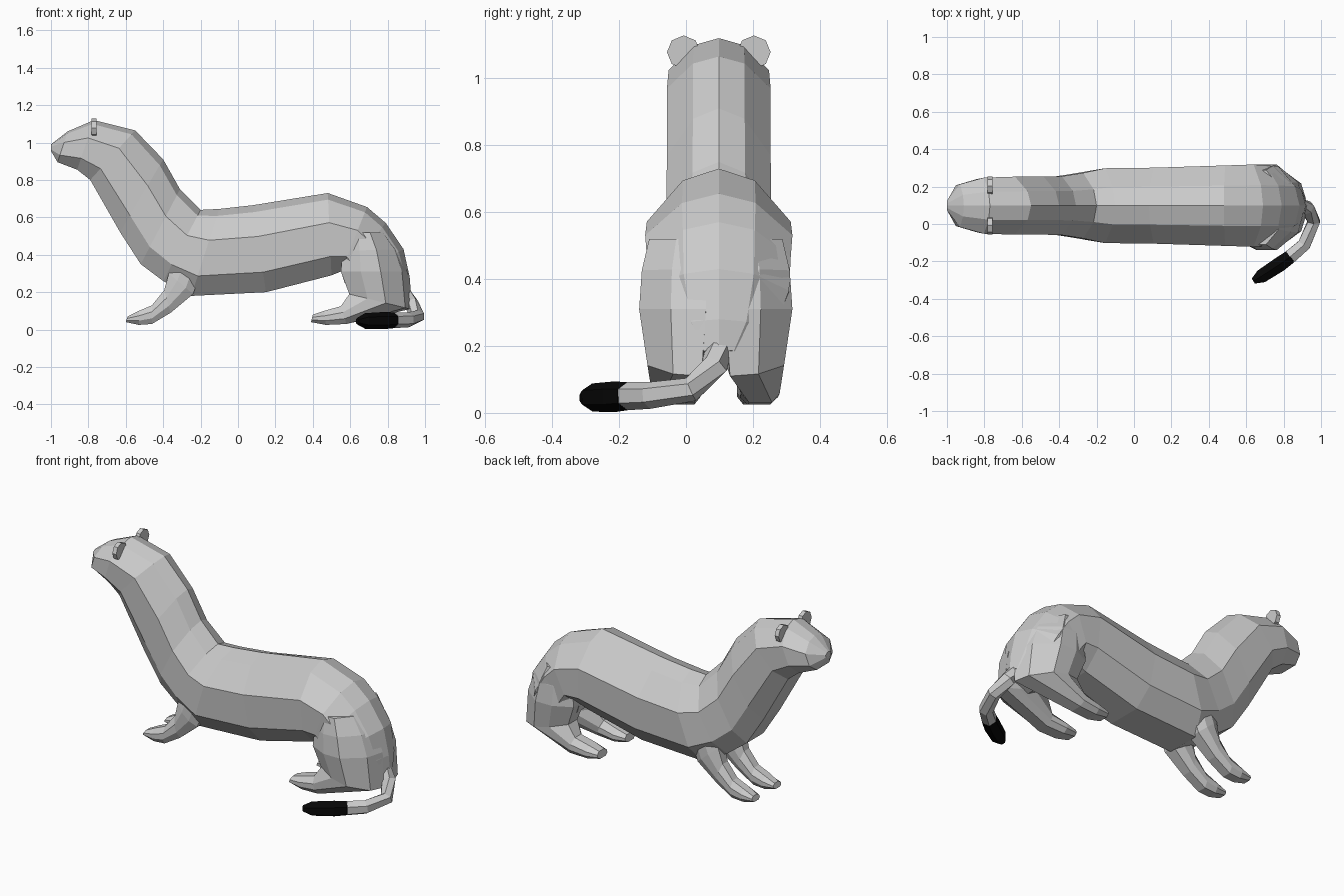
import bpy, bmesh, math
from mathutils import Vector

if "Cube" in bpy.data.objects:
    bpy.data.objects.remove(bpy.data.objects["Cube"])

MID = 0.098  # y of the body's symmetry plane


def loft(name, rings):
    """Skin closed rings of equal point count and cap both ends."""
    bm = bmesh.new()
    rows = [[bm.verts.new(p) for p in ring] for ring in rings]
    n = len(rows[0])
    for a, b in zip(rows, rows[1:]):
        for i in range(n):
            j = (i + 1) % n
            bm.faces.new((a[i], a[j], b[j], b[i]))
    bm.faces.new(rows[0])
    bm.faces.new(rows[-1])
    bmesh.ops.recalc_face_normals(bm, faces=bm.faces)
    mesh = bpy.data.meshes.new(name)
    bm.to_mesh(mesh)
    bm.free()
    ob = bpy.data.objects.new(name, mesh)
    bpy.context.collection.objects.link(ob)
    return ob


def section(top, bottom, y, width, shape):
    """Ring between two xz points; shape holds (sideways, along) factors."""
    (x0, z0), (x1, z1) = top, bottom
    return [(x0 + (x1 - x0) * t, y + width * s, z0 + (z1 - z0) * t)
            for s, t in shape]


def tube(name, points, sides=6):
    """Faceted tube along (x, y, z, radius) points."""
    rings = []
    for i, (x, y, z, r) in enumerate(points):
        a, b = points[max(i - 1, 0)], points[min(i + 1, len(points) - 1)]
        tangent = (Vector(b[:3]) - Vector(a[:3])).normalized()
        side = tangent.cross(Vector((0, 0, 1))).normalized()
        up = side.cross(tangent)
        angles = [math.tau * (j + 0.5) / sides for j in range(sides)]
        rings.append([Vector((x, y, z)) + r * (side * math.cos(k) + up * math.sin(k))
                      for k in angles])
    return loft(name, rings)


# Body: head, neck, back and rump in one loft
half = [(0.5, 0.08), (1, 0.36), (0.95, 0.77), (0.5, 1)]
body_shape = [(0, 0)] + half + [(-s, t) for s, t in reversed(half)]
body = [
    ((-1.00, 0.99), (-1.00, 0.955), 0.025),
    ((-0.91, 1.06), (-0.965, 0.895), 0.115),
    ((-0.77, 1.12), (-0.86, 0.855), 0.15),
    ((-0.55, 1.065), (-0.79, 0.80), 0.155),
    ((-0.40, 0.91), (-0.63, 0.52), 0.155),
    ((-0.31, 0.75), (-0.52, 0.35), 0.157),
    ((-0.20, 0.64), (-0.40, 0.26), 0.175),
    ((-0.10, 0.645), (-0.25, 0.18), 0.20),
    ((0.08, 0.665), (0.15, 0.20), 0.203),
    ((0.48, 0.73), (0.50, 0.29), 0.215),
    ((0.69, 0.655), (0.55, 0.31), 0.22),
    ((0.79, 0.57), (0.56, 0.28), 0.215),
    ((0.885, 0.43), (0.57, 0.25), 0.21),
    ((0.918, 0.28), (0.65, 0.19), 0.165),
    ((0.925, 0.19), (0.76, 0.13), 0.09),
]
loft("body", [section(a, b, MID, w, body_shape) for a, b, w in body])

# Legs: (front point, back point, half width, offset from the middle)
leg_shape = [(0.5, 0), (1, 0.35), (1, 0.7), (0.6, 1),
             (-0.6, 1), (-1, 0.7), (-1, 0.35), (-0.5, 0)]
# Haunches round inwards at the back so both merge into the rump
haunch_shape = [(0.5, 0), (1, 0.3), (1, 0.6), (0.1, 0.92),
                (-0.9, 1), (-1, 0.7), (-1, 0.35), (-0.5, 0)]
front_leg = [
    ((-0.59, 0.07), (-0.60, 0.04), 0.035, 0.10),
    ((-0.53, 0.10), (-0.53, 0.025), 0.045, 0.10),
    ((-0.46, 0.13), (-0.46, 0.03), 0.045, 0.10),
    ((-0.395, 0.21), (-0.36, 0.09), 0.047, 0.10),
    ((-0.37, 0.30), (-0.24, 0.19), 0.06, 0.10),
    ((-0.34, 0.38), (-0.20, 0.30), 0.06, 0.10),
]
foot = [
    ((0.40, 0.08), (0.39, 0.04), 0.045, 0.12),
    ((0.46, 0.10), (0.47, 0.025), 0.057, 0.12),
    ((0.55, 0.125), (0.58, 0.03), 0.057, 0.125),
]
haunch = [
    ((0.595, 0.19), (0.92, 0.11), 0.085, 0.11),
    ((0.55, 0.31), (0.905, 0.31), 0.105, 0.115),
    ((0.56, 0.42), (0.86, 0.43), 0.10, 0.112),
    ((0.58, 0.52), (0.79, 0.52), 0.09, 0.10),
]
front_rings = [(r, leg_shape) for r in front_leg]
hind_rings = [(r, leg_shape) for r in foot] + [(r, haunch_shape) for r in haunch]
for side, sign, extra in (("left", 1, 0), ("right", -1, 0.018)):
    for name, leg, shift in (("front_leg", front_rings, 0), ("hind_leg", hind_rings, extra)):
        loft(f"{name}_{side}",
             [section(a, b, MID + sign * (off + shift), sign * w, shape)
              for (a, b, w, off), shape in leg])
    # Ear: thin faceted disc
    bpy.ops.mesh.primitive_cylinder_add(
        vertices=8, radius=0.05, depth=0.025,
        location=(-0.77, MID + sign * 0.105, 1.078), rotation=(0, math.pi / 2, 0))
    bpy.context.object.name = f"ear_{side}"

# Tail curling round to the side, with a black tip
tube("tail", [
    (0.88, 0.10, 0.20, 0.04), (0.925, 0.085, 0.14, 0.042),
    (0.962, 0.015, 0.07, 0.037), (0.91, -0.11, 0.052, 0.04),
    (0.835, -0.175, 0.05, 0.042)])
tip = tube("tail_tip", [
    (0.835, -0.175, 0.05, 0.042), (0.78, -0.215, 0.048, 0.046),
    (0.68, -0.28, 0.046, 0.042), (0.638, -0.305, 0.045, 0.018)])
black = bpy.data.materials.new("black_fur")
black.diffuse_color = (0.002, 0.002, 0.002, 1)
black.use_nodes = True
black.node_tree.nodes["Principled BSDF"].inputs["Base Color"].default_value = black.diffuse_color
tip.data.materials.append(black)
